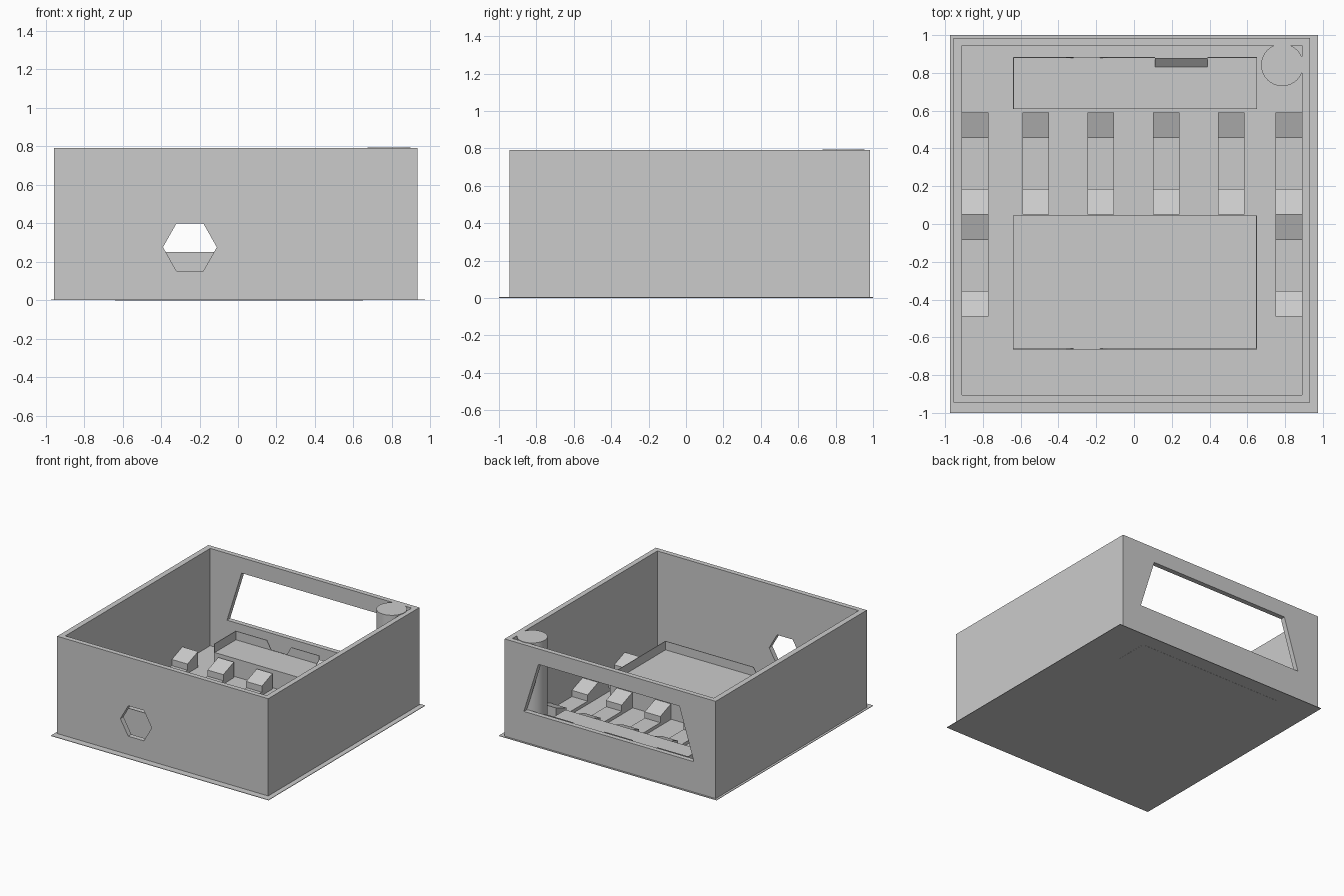
import bpy, bmesh, math

if "Cube" in bpy.data.objects:
    bpy.data.objects.remove(bpy.data.objects["Cube"])


def mesh_object(name, bm):
    bmesh.ops.recalc_face_normals(bm, faces=bm.faces)
    me = bpy.data.meshes.new(name)
    bm.to_mesh(me)
    bm.free()
    ob = bpy.data.objects.new(name, me)
    bpy.context.collection.objects.link(ob)
    return ob


def prism(name, pts, a, b, axis):
    """Extrude a 2D profile from a to b along x, y or z."""
    put = {'x': lambda p, t: (t, p[0], p[1]),
           'y': lambda p, t: (p[0], t, p[1]),
           'z': lambda p, t: (p[0], p[1], t)}[axis]
    bm = bmesh.new()
    face = bm.faces.new([bm.verts.new(put(p, a)) for p in pts])
    ext = bmesh.ops.extrude_face_region(bm, geom=[face])
    d = [q - p for p, q in zip(put((0, 0), 0), put((0, 0), b - a))]
    bmesh.ops.translate(bm, vec=d, verts=[v for v in ext['geom'] if isinstance(v, bmesh.types.BMVert)])
    return mesh_object(name, bm)


def box(name, x0, x1, y0, y1, z0, z1):
    return prism(name, [(x0, y0), (x1, y0), (x1, y1), (x0, y1)], z0, z1, 'z')


def cut(ob, cutter):
    m = ob.modifiers.new('cut', 'BOOLEAN')
    m.object = cutter
    m.solver = 'EXACT'
    cutter.hide_render = True
    cutter.hide_set(True)


dark = bpy.data.materials.new('dark_grey')
dark.diffuse_color = (0.54, 0.54, 0.54, 1)
dark.use_nodes = True
dark.node_tree.nodes["Principled BSDF"].inputs["Base Color"].default_value = dark.diffuse_color

# Base plate with thin margin around the walls
box('base_plate', -0.973, 0.973, -1, 1, 0, 0.004)

# Side walls, front wall with hexagon port, back wall with window
H = 0.79
box('left_wall', -0.955, -0.91, -0.945, 0.945, 0, H)
box('right_wall', 0.89, 0.932, -0.945, 0.945, 0, H)
front_wall = box('front_wall', -0.91, 0.89, -0.945, -0.905, 0, H)
back_wall = box('back_wall', -0.955, 0.932, 0.945, 0.985, 0, H)
hexagon = [(-0.25 + 0.14 * math.cos(math.radians(60 * i)),
            0.275 + 0.142 * math.sin(math.radians(60 * i))) for i in range(6)]
hex_cutter = prism('hex_cutter', hexagon, -1.1, 0.92, 'y')
window_cutter = prism('window_cutter', [(-0.76, 0.25), (0.76, 0.25), (0.63, 0.665), (-0.63, 0.665)], 0.91, 1.1, 'y')
cut(front_wall, hex_cutter)
cut(back_wall, window_cutter)

# Corner column
r = 0.112
prism('corner_column', [(0.785 + r * math.cos(math.tau * i / 32), 0.842 + r * math.sin(math.tau * i / 32))
                        for i in range(32)], 0, H + 0.004, 'z')
bpy.context.view_layer.objects.active = bpy.data.objects['corner_column']
bpy.data.objects['corner_column'].select_set(True)
bpy.ops.object.shade_smooth_by_angle()

# Low table and console with thin rims
T, R, W = 0.15, 0.22, 0.005
box('table', -0.64, 0.65, -0.66, 0.045, 0, T)
cut(box('table_front_rim', -0.64, 0.65, -0.665, -0.66, 0, R), hex_cutter)
box('table_side_rim', 0.645, 0.65, -0.66, 0.045, T, R)
console = box('console', -0.64, 0.65, 0.61, 0.88, -0.001, T)
console.data.materials.append(dark)
cut(box('console_back_rim', -0.64, 0.11, 0.88, 0.885, 0, R), hex_cutter)
box('console_back_rim_right', 0.39, 0.65, 0.88, 0.885, 0, R)
box('console_side_rim', -0.64, -0.635, 0.61, 0.88, T, R)
prism('console_panel', [(0.83, T), (0.88, T), (0.88, T + 0.04)], 0.11, 0.39, 'x').data.materials.append(dark)


# Seats: low middle with raised ends sloping inwards
def seat(name, x, y):
    half = [(0.27, 0), (0.27, 0.13), (0.135, 0.08), (0.135, 0.03)]
    pts = [(y + a, z) for a, z in half] + [(y - a, z) for a, z in reversed(half)]
    prism(name, pts, x - 0.07, x + 0.07, 'x')


for i, x in enumerate((-0.84, -0.52, -0.175, 0.17, 0.515, 0.82)):
    seat(f'row_seat_{i + 1}', x, 0.32)
seat('side_seat_left', -0.84, -0.22)
seat('side_seat_right', 0.82, -0.22)
